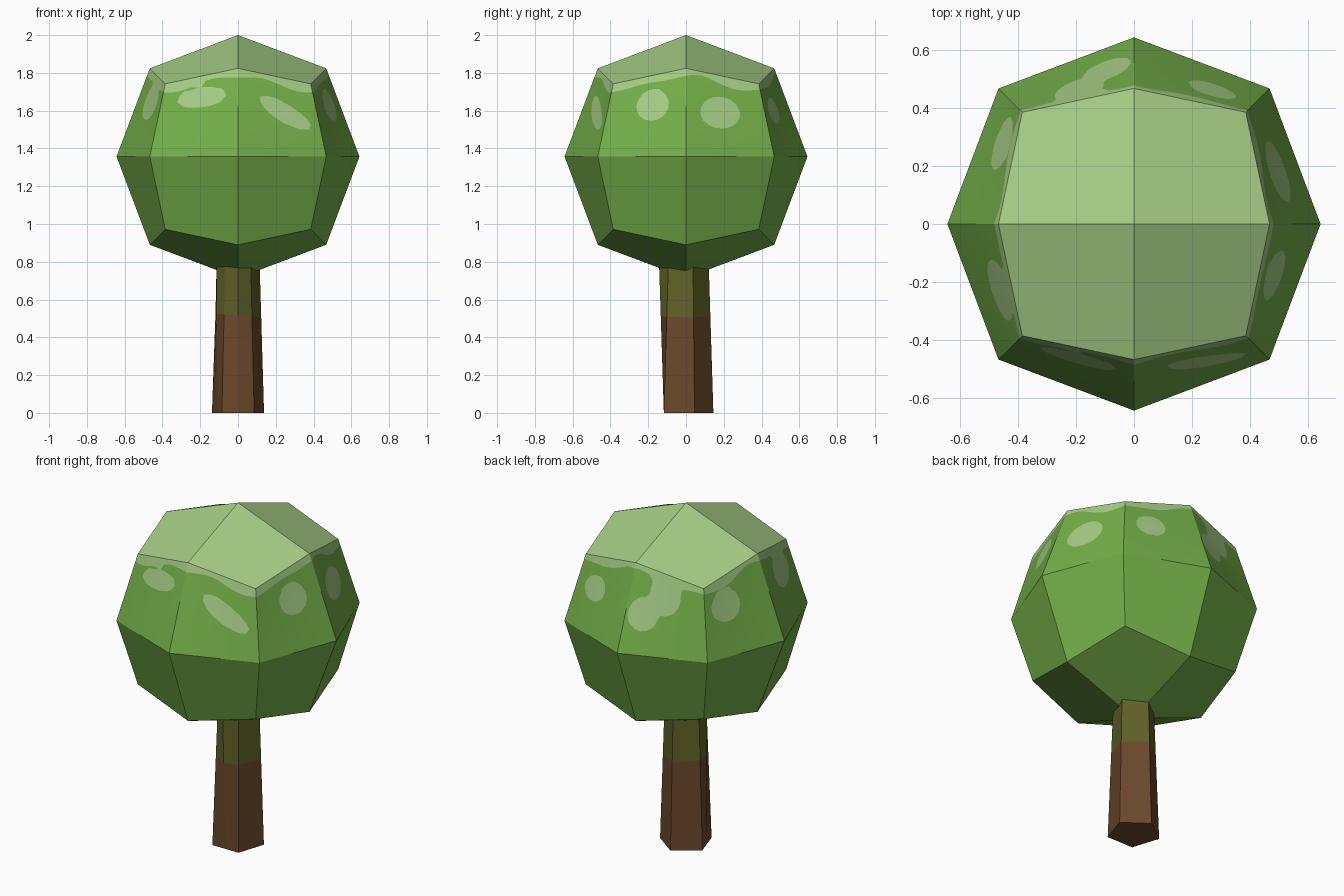
import bpy, bmesh
from math import radians, degrees, atan2, sin, cos
from mathutils import Vector

cube = bpy.data.objects.get("Cube")
if cube:
    bpy.data.objects.remove(cube, do_unlink=True)


def make_material(name, rgb):
    linear = [((c / 255 + 0.055) / 1.055) ** 2.4 for c in rgb] + [1]
    mat = bpy.data.materials.new(name)
    mat.use_nodes = True
    mat.diffuse_color = linear
    bsdf = mat.node_tree.nodes["Principled BSDF"]
    bsdf.inputs["Base Color"].default_value = linear
    bsdf.inputs["Roughness"].default_value = 0.9
    return mat


leaf = make_material("leaf green", (115, 174, 72))
pale = make_material("pale leaf", (164, 204, 132))
bark = make_material("bark brown", (106, 72, 42))
moss = make_material("moss olive", (96, 96, 40))


def finish(bm, name, mats):
    mesh = bpy.data.meshes.new(name)
    bm.to_mesh(mesh)
    bm.free()
    for m in mats:
        mesh.materials.append(m)
    obj = bpy.data.objects.new(name, mesh)
    bpy.context.collection.objects.link(obj)
    return obj


# Pale patches on the crown: azimuth, height, half width, half height, slope
PATCHES = [
    (-112, 1.67, 15, 0.055, 0.001),
    (-63, 1.59, 14, 0.06, -0.005),
    (-20, 1.63, 10, 0.085, 0),
    (20, 1.59, 12, 0.085, 0),
    (60, 1.6, 9, 0.07, 0),
    (100, 1.57, 9, 0.09, 0),
    (112, 1.68, 10, 0.11, 0),
    (149, 1.62, 10, 0.085, 0),
    (-154, 1.65, 12, 0.1, 0),
]
CROWN_Z = 1.357


def paleness(co):
    """Positive where the crown is pale: a wavy upper rim plus patches."""
    az, z = degrees(atan2(co.y, co.x)), co.z + CROWN_Z
    a = radians(az)
    best = (z - 1.745 - 0.04 * cos(4 * a) - 0.01 * sin(9 * a)) * 12
    for pa, pz, wide, tall, slope in PATCHES:
        da = (az - pa + 180) % 360 - 180
        dz = z - pz - slope * da
        best = max(best, 1 - (da / wide) ** 2 - (dz / tall) ** 2)
    return best


# Crown: a once-divided cube rounded towards a sphere
bm = bmesh.new()
bmesh.ops.create_cube(bm, size=2)
bmesh.ops.subdivide_edges(bm, edges=bm.edges[:], cuts=1, use_grid_fill=True)
REACH = {1: 0.643, 2: 0.467, 3: 0.385}
for v in bm.verts:
    step = Vector([round(c) for c in v.co])
    v.co = step * REACH[sum(abs(c) > 0.5 for c in step)]

# Top faces are wholly pale; upper side faces are divided and cut along the paint
for f in bm.faces:
    f.material_index = int(f.calc_center_median().z > 0.4)
sides = [f for f in bm.faces if 0.05 < f.calc_center_median().z < 0.4]
split = bmesh.ops.split(bm, geom=sides)["geom"]
side_edges = [g for g in split if isinstance(g, bmesh.types.BMEdge)]
plain = {f for f in bm.faces} - {g for g in split if isinstance(g, bmesh.types.BMFace)}
bmesh.ops.subdivide_edges(bm, edges=side_edges, cuts=13, use_grid_fill=True)

painted = [f for f in bm.faces if f not in plain]
value = {v: paleness(v.co) for f in painted for v in f.verts}
cuts = []
for e in list({e for f in painted for e in f.edges}):
    a, b = e.verts
    if value[a] * value[b] < 0:
        fac = value[a] / (value[a] - value[b])
        new = bmesh.utils.edge_split(e, a, fac)[1]
        value[new] = 0
        cuts.append(new)
bmesh.ops.connect_verts(bm, verts=cuts)
for f in bm.faces:
    if f not in plain:
        f.material_index = int(sum(value[v] for v in f.verts) > 0)
crown = finish(bm, "crown", [leaf, pale])
crown.location.z = CROWN_Z

# Trunk: pentagonal foot with two ridges, mossy near the crown
RIBS = [(90, 0.145, 0.12), (162, 0.145, 0.115), (198, 0.117, 0.119),
        (234, 0.145, 0.115), (270, 0.117, 0.143), (306, 0.145, 0.115),
        (378, 0.145, 0.12)]
bm = bmesh.new()
foot, head = [], []
for az, low, high in RIBS:
    d = Vector((cos(radians(az)), sin(radians(az)), 0))
    foot.append(bm.verts.new(d * low))
    head.append(bm.verts.new(d * high + Vector((0, 0, 0.8))))
for i in range(len(RIBS)):
    j = (i + 1) % len(RIBS)
    bm.faces.new((foot[i], foot[j], head[j], head[i]))
bm.faces.new(foot[::-1])
bm.faces.new(head)
line, tilt = Vector((0, 0, 0.515)), Vector((0.08, 0, 1))
bmesh.ops.bisect_plane(bm, geom=bm.verts[:] + bm.edges[:] + bm.faces[:],
                       plane_co=line, plane_no=tilt)
for f in bm.faces:
    f.material_index = int((f.calc_center_median() - line).dot(tilt) > 0)
bmesh.ops.recalc_face_normals(bm, faces=bm.faces[:])
finish(bm, "trunk", [bark, moss])
